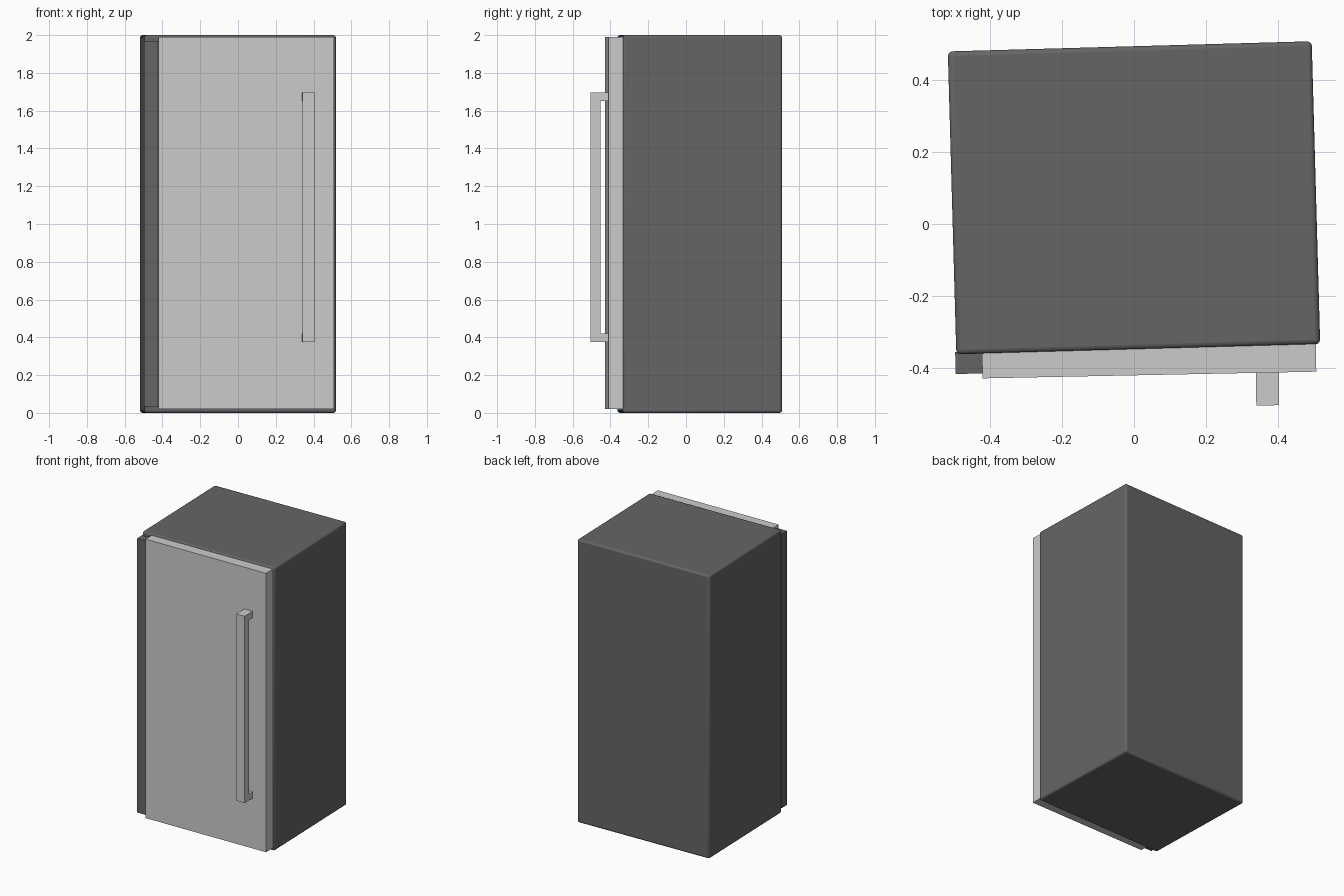
import bpy
from math import radians, cos, sin

if "Cube" in bpy.data.objects:
    bpy.data.objects.remove(bpy.data.objects["Cube"])

dark = bpy.data.materials.new("dark_grey")
dark.diffuse_color = (0.13, 0.13, 0.13, 1)
dark.use_nodes = True
dark.node_tree.nodes["Principled BSDF"].inputs["Base Color"].default_value = dark.diffuse_color


def box(name, pivot, angle, lo, hi, mat=None, bevel=0.0, segments=3):
    """Box from local corner lo to hi, turned about z at pivot (x, y)."""
    a = radians(angle)
    cx, cy, cz = [(l + h) / 2 for l, h in zip(lo, hi)]
    loc = (pivot[0] + cx * cos(a) - cy * sin(a),
           pivot[1] + cx * sin(a) + cy * cos(a), cz)
    bpy.ops.mesh.primitive_cube_add(size=1, location=loc, rotation=(0, 0, a))
    ob = bpy.context.object
    ob.name = name
    ob.scale = [h - l for l, h in zip(lo, hi)]
    bpy.ops.object.transform_apply(location=False, rotation=False, scale=True)
    if bevel:
        m = ob.modifiers.new("rounded_edges", "BEVEL")
        m.width, m.segments = bevel, segments
        bpy.ops.object.shade_smooth_by_angle(angle=radians(40))
    if mat:
        ob.data.materials.append(mat)
    return ob


# Cabinet, standing very slightly turned
cabinet_at, cabinet_turn = (0, 0.073), 1.6
box("cabinet", cabinet_at, cabinet_turn,
    (-0.507, -0.422, 0), (0.507, 0.422, 2), dark, bevel=0.013)

# Hinge-side trim strip beside the door
box("hinge_strip", cabinet_at, cabinet_turn,
    (-0.51, -0.477, 0.035), (-0.40, -0.415, 1.97), dark)

# Door, pivoted on its front left corner
door_at, door_turn = (-0.422, -0.43), 1.15
box("door", door_at, door_turn, (0, 0, 0.02), (0.93, 0.08, 1.99))

# Handle: upright bar and two standoffs
bar_at = (0.372, -0.42)
box("handle_bar", bar_at, 0.4, (-0.032, -0.085, 0.375), (0.032, -0.033, 1.695))
for name, z in (("handle_lower_post", 0.375), ("handle_upper_post", 1.65)):
    box(name, bar_at, 0.4, (-0.032, -0.034, z), (0.032, 0.02, z + 0.045))
